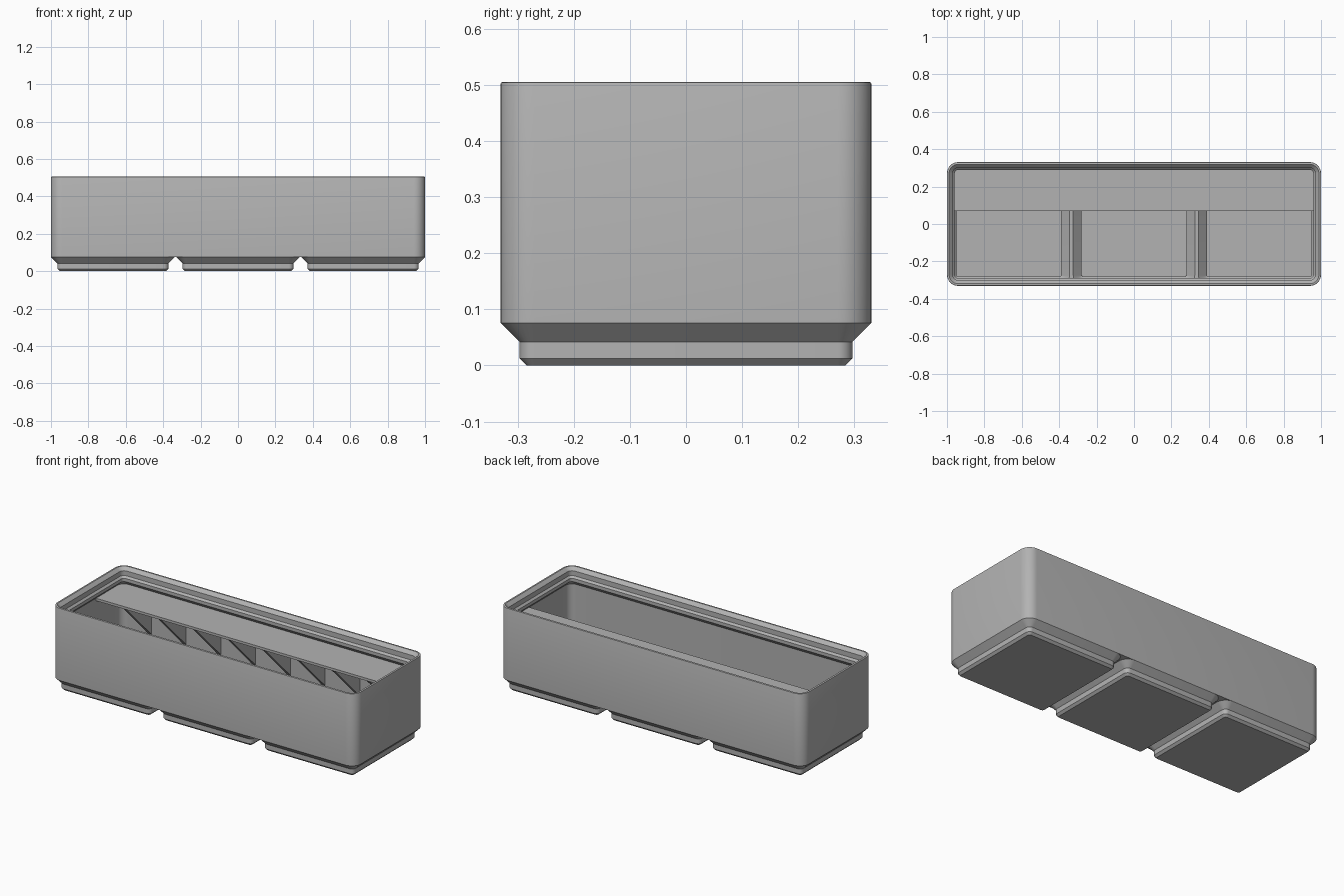
import bpy, bmesh
from math import pi, sin, cos, radians

cube = bpy.data.objects.get("Cube")
if cube:
    bpy.data.objects.remove(cube, do_unlink=True)

gray = bpy.data.materials.new("plain gray")
gray.use_nodes = True
COLOR = (0.45, 0.45, 0.45, 1)
gray.diffuse_color = COLOR
gray.node_tree.nodes["Principled BSDF"].inputs["Base Color"].default_value = COLOR

HX, HY, RADIUS = 1.0, 0.3307, 0.06   # outer half sizes and corner radius
PITCH = 0.6693                       # distance between feet
WALL = 0.016
TOP = 0.505
FOOT_TOP = 0.0757
SHELF_Z, SHELF_Y = 0.401, 0.07
STEPS = 8


def ring(x0, x1, hy, r):
    """Rounded rectangle outline."""
    pts = []
    corners = [(x1 - r, hy - r), (x0 + r, hy - r), (x0 + r, r - hy), (x1 - r, r - hy)]
    for quarter, (cx, cy) in enumerate(corners):
        for i in range(STEPS + 1):
            a = (quarter + i / STEPS) * pi / 2
            pts.append((cx + r * cos(a), cy + r * sin(a)))
    return pts


def loft(name, layers):
    """Closed solid through outlines given as (z, points)."""
    bm = bmesh.new()
    rows = [[bm.verts.new((x, y, z)) for x, y in pts] for z, pts in layers]
    n = len(rows[0])
    for low, high in zip(rows, rows[1:]):
        for i in range(n):
            j = (i + 1) % n
            bm.faces.new((low[i], low[j], high[j], high[i]))
    bm.faces.new(rows[0][::-1])
    bm.faces.new(rows[-1])
    bmesh.ops.recalc_face_normals(bm, faces=bm.faces)
    mesh = bpy.data.meshes.new(name)
    bm.to_mesh(mesh)
    bm.free()
    mesh.materials.append(gray)
    obj = bpy.data.objects.new(name, mesh)
    bpy.context.collection.objects.link(obj)
    return obj


def inset_loft(name, profile, hx=HX, hy=HY, cx=0):
    """Loft of the outline shrunk by an offset at each height."""
    return loft(name, [(z, ring(cx - hx + o, cx + hx - o, hy - o, max(RADIUS - o, 0.006)))
                       for z, o in profile])


def activate(obj):
    bpy.ops.object.select_all(action='DESELECT')
    obj.select_set(True)
    bpy.context.view_layer.objects.active = obj


def cut(obj, cutter):
    mod = obj.modifiers.new("cut", 'BOOLEAN')
    mod.operation, mod.solver, mod.object = 'DIFFERENCE', 'EXACT', cutter
    activate(obj)
    bpy.ops.object.modifier_apply(modifier=mod.name)


# Bin walls with the stepped stacking lip
body = inset_loft("bin_body", [(FOOT_TOP, 0), (TOP - 0.004, 0), (TOP - 0.001, 0.001), (TOP, 0.004)])
cavity = inset_loft("cavity_cutter", [
    (0.093, WALL), (0.401, WALL), (0.4267, 0.0414), (0.4459, 0.0414),
    (0.457, 0.0303), (0.486, 0.0303), (TOP, 0.0115), (0.53, 0.0115)])
cut(body, cavity)
cutters, parts = [cavity], [body]

# Stepped feet, each hollowed by a pocket that leaves thin ridges between cells
for name, side in (("right", -1), ("middle", 0), ("left", 1)):
    cx = side * PITCH
    foot = inset_loft(name + "_foot", [(0, 0.047), (0.0127, 0.0343), (0.0414, 0.0343), (FOOT_TOP, 0)],
                      HY, HY, cx)
    layers = []
    for z, half, spread in ((0.016, 0.28, 0), (0.048, 0.28, 0), (0.082, 0.314, 0), (0.094, 0.314, 0.012)):
        x0 = cx - half - (spread if side >= 0 else 0)
        x1 = cx + half + (spread if side <= 0 else 0)
        layers.append((z, ring(x0, x1, half, half - 0.274)))
    pocket = loft(name + "_pocket_cutter", layers)
    cut(foot, pocket)
    cut(body, pocket)
    cutters.append(pocket)
    parts.append(foot)

# Label shelf along the back wall
edge = WALL - 0.003
back = [p for p in ring(-HX + edge, HX - edge, HY - edge, RADIUS - edge) if p[1] > 0]
outline = back + [(-HX + edge, SHELF_Y), (HX - edge, SHELF_Y)]
parts.append(loft("label_shelf", [(SHELF_Z - 0.015, outline), (SHELF_Z, outline)]))

# Triangular ribs under the shelf
RIBS, SPACING, RIB_WIDTH = 8, 0.229, 0.02
for i in range(RIBS):
    x0 = (i - (RIBS - 1) / 2) * SPACING - RIB_WIDTH / 2
    x1, front, rear, z = x0 + RIB_WIDTH, SHELF_Y + 0.003, HY - edge, SHELF_Z - 0.013
    drop = rear - front
    rib = loft("shelf_rib_%d" % (i + 1), [
        (z - drop, [(x0, rear), (x1, rear), (x1, rear - 0.001), (x0, rear - 0.001)]),
        (z, [(x0, rear), (x1, rear), (x1, front), (x0, front)])])
    parts.append(rib)

for cutter in cutters:
    bpy.data.objects.remove(cutter, do_unlink=True)
for part in parts:
    activate(part)
    bpy.ops.object.shade_smooth_by_angle(angle=radians(25))
